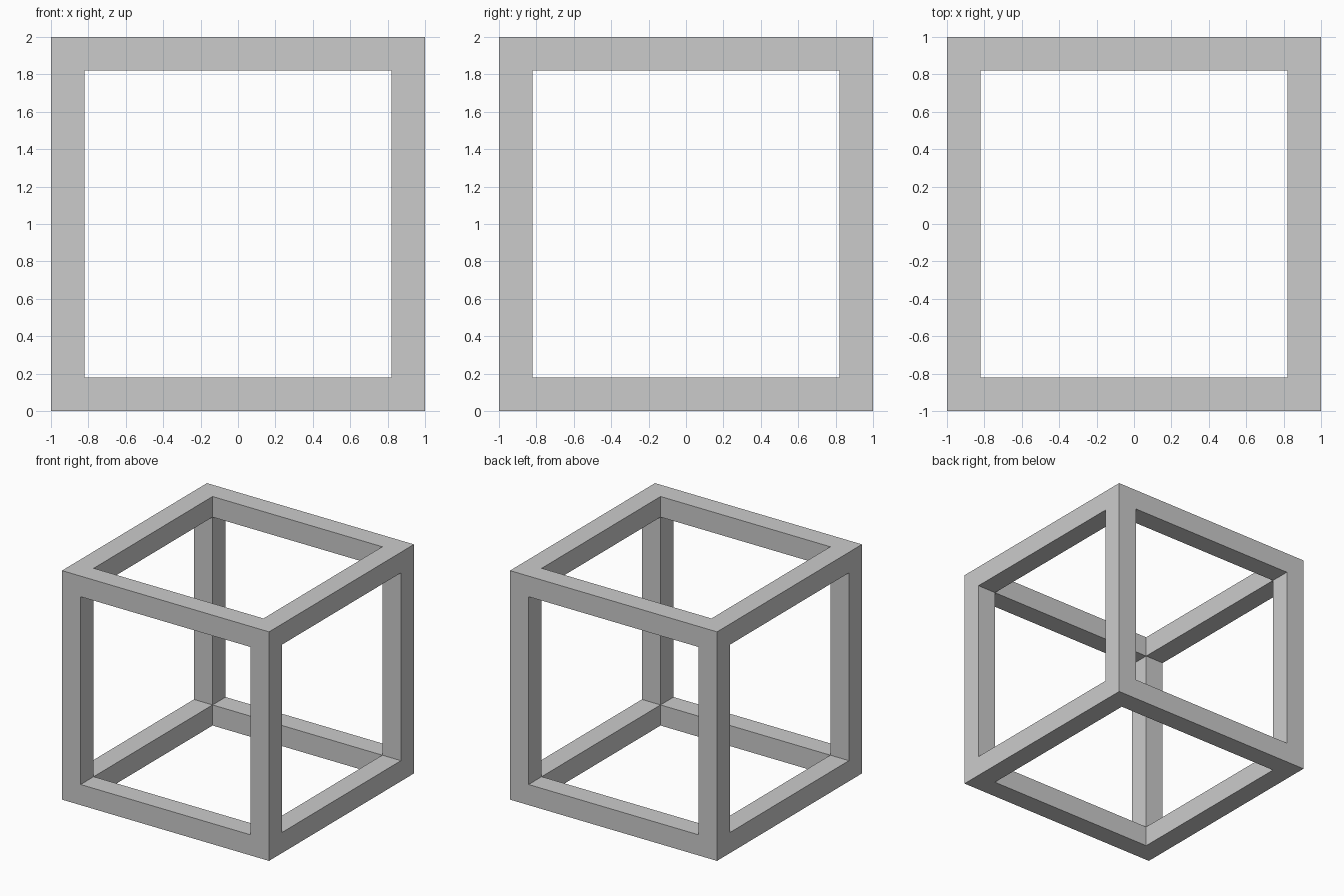
import bpy
import bmesh

if "Cube" in bpy.data.objects:
    bpy.data.objects.remove(bpy.data.objects["Cube"])

SIZE = 2.0
BAR = 0.18

bm = bmesh.new()
bmesh.ops.create_cube(bm, size=SIZE)

# Border on each side of the cube, leaving a square panel in the middle
panels = list(bm.faces)
bmesh.ops.inset_individual(bm, faces=panels, thickness=BAR, use_even_offset=True)

# Push each panel inward by one bar width to form the inner bar walls
caps = bmesh.ops.extrude_discrete_faces(bm, faces=panels)["faces"]
for cap in caps:
    cap.normal_update()
    bmesh.ops.translate(bm, verts=cap.verts, vec=-BAR * cap.normal)

# Open the panels and weld the walls where they meet
bmesh.ops.delete(bm, geom=caps, context='FACES_ONLY')
bmesh.ops.remove_doubles(bm, verts=bm.verts, dist=0.001)
bmesh.ops.recalc_face_normals(bm, faces=bm.faces)
bmesh.ops.translate(bm, verts=bm.verts, vec=(0, 0, SIZE / 2))

mesh = bpy.data.meshes.new("cube_frame")
bm.to_mesh(mesh)
bm.free()
bpy.context.collection.objects.link(bpy.data.objects.new("cube_frame", mesh))
